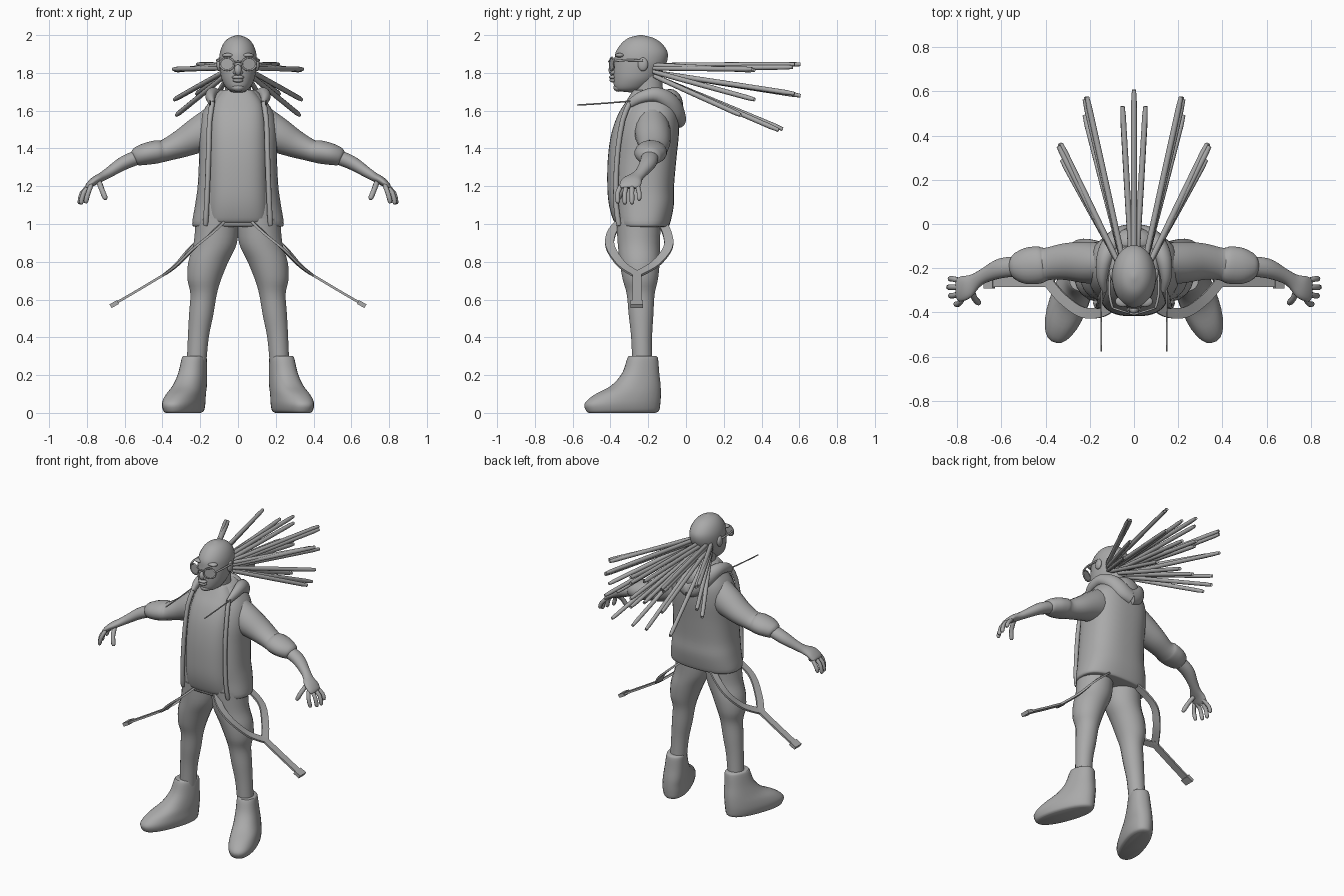
import bpy
import bmesh
import math
from mathutils import Vector, Matrix

default_cube = bpy.data.objects.get("Cube")
if default_cube:
    bpy.data.objects.remove(default_cube, do_unlink=True)

# One plain clay colour for the whole figure
clay = bpy.data.materials.new("clay_grey")
clay.use_nodes = True
clay_colour = (0.4, 0.4, 0.4, 1)
clay.diffuse_color = clay_colour
clay.node_tree.nodes["Principled BSDF"].inputs["Base Color"].default_value = clay_colour

UP = Vector((0, 0, 1))
SIDE = Vector((1, 0, 0))
DEPTH = Vector((0, 1, 0))


def finish(name, bm, mirrored):
    """Turn a bmesh into a smooth shaded object, mirrored across x if asked."""
    bmesh.ops.recalc_face_normals(bm, faces=bm.faces)
    mesh = bpy.data.meshes.new(name)
    bm.to_mesh(mesh)
    bm.free()
    mesh.materials.append(clay)
    mesh.polygons.foreach_set("use_smooth", [True] * len(mesh.polygons))
    mesh.set_sharp_from_angle(angle=math.radians(50))
    obj = bpy.data.objects.new(name, mesh)
    bpy.context.collection.objects.link(obj)
    if mirrored:
        obj.modifiers.new("Mirror", "MIRROR").use_mirror_merge = False
    return obj


def resample(stations, steps):
    """Catmull-Rom interpolation of station tuples."""
    pts = [Vector(s) for s in stations]
    result = []
    for i in range(len(pts) - 1):
        before, start = pts[max(i - 1, 0)], pts[i]
        end, after = pts[i + 1], pts[min(i + 2, len(pts) - 1)]
        for k in range(steps):
            t = k / steps
            m0, m1 = (end - before) / 2, (after - start) / 2
            result.append(start + m0 * t + (3 * (end - start) - 2 * m0 - m1) * t * t
                          + (2 * (start - end) + m0 + m1) * t ** 3)
    return result + [pts[-1]]


def loft(name, stations, hint=SIDE, axis=None, sides=20, power=2, steps=4, mirrored=False):
    """Skin rings (x, y, z, half size along hint, half size across) along a path."""
    rings = resample(stations, steps)
    centres = [r.to_3d() for r in rings]
    bm = bmesh.new()
    loops = []
    for i, ring in enumerate(rings):
        tangent = axis or (centres[min(i + 1, len(rings) - 1)] - centres[max(i - 1, 0)]).normalized()
        u = (hint - tangent * hint.dot(tangent)).normalized()
        v = tangent.cross(u)
        loop = []
        for k in range(sides):
            angle = math.tau * (k + 0.5) / sides
            c, s = math.cos(angle), math.sin(angle)
            c = math.copysign(abs(c) ** (2 / power), c)
            s = math.copysign(abs(s) ** (2 / power), s)
            loop.append(bm.verts.new(centres[i] + u * c * max(ring[3], 0.001) + v * s * max(ring[4], 0.001)))
        loops.append(loop)
    for low, high in zip(loops, loops[1:]):
        for k in range(sides):
            n = (k + 1) % sides
            bm.faces.new((low[k], low[n], high[n], high[k]))
    bm.faces.new(loops[0])
    bm.faces.new(loops[-1])
    return finish(name, bm, mirrored)


def column(name, stations, **options):
    """Loft with level rings, stacked upwards: (x, y, z, half width, half depth)."""
    return loft(name, stations, axis=UP, **options)


def rod(name, points, radius, **options):
    """Round rod with tapered tips."""
    first, last = Vector(points[0]), Vector(points[-1])
    inset_a = first.lerp(Vector(points[1]), radius / (Vector(points[1]) - first).length)
    inset_b = last.lerp(Vector(points[-2]), radius / (Vector(points[-2]) - last).length)
    path = [first, inset_a] + [Vector(p) for p in points[1:-1]] + [inset_b, last]
    sizes = [radius / 2] + [radius] * (len(path) - 2) + [radius / 2]
    options.setdefault("hint", Vector((0.3, 0.2, 1)))
    return loft(name, [(*p, r, r) for p, r in zip(path, sizes)], sides=10, steps=2, **options)


def ball(name, centre, size, mirrored=False):
    bm = bmesh.new()
    bmesh.ops.create_uvsphere(bm, u_segments=20, v_segments=12, radius=1,
                              matrix=Matrix.LocRotScale(Vector(centre), None, Vector(size)))
    return finish(name, bm, mirrored)


# Head and neck
column("head", [(0, -.25, 1.695, .025, .03), (0, -.295, 1.705, .045, .065), (0, -.29, 1.725, .066, .09),
                (0, -.27, 1.765, .086, .115), (0, -.255, 1.81, .095, .13), (0, -.24, 1.86, .1, .14),
                (0, -.235, 1.91, .096, .138), (0, -.235, 1.955, .078, .108), (0, -.238, 1.985, .048, .066),
                (0, -.24, 2, .006, .008)], sides=28)
column("neck", [(0, -.185, 1.6, .085, .085), (0, -.2, 1.7, .07, .08), (0, -.205, 1.8, .07, .08)])
ball("nose", (0, -.388, 1.815), (.02, .022, .03))
ball("nostril", (.014, -.384, 1.803), (.012, .015, .011), mirrored=True)
ball("upper_lip", (0, -.388, 1.777), (.032, .02, .011))
ball("lower_lip", (0, -.385, 1.76), (.028, .02, .011))
ball("chin", (0, -.355, 1.722), (.035, .03, .022))
ball("ear", (.1, -.228, 1.845), (.014, .027, .036), mirrored=True)
ball("brow", (.05, -.35, 1.893), (.035, .025, .012), mirrored=True)

# Glasses: rims, lenses, bridge and temples
rim_centre, rim_size = Vector((.058, -.392, 1.847)), .04
across = Vector((.94, .3, 0))
rim_points = [rim_centre + (across * math.cos(a) + UP * .85 * math.sin(a)) * rim_size
              for a in (math.tau * k / 24 for k in range(25))]
loft("glasses_rim", [(*p, .005, .005) for p in rim_points], hint=across.cross(UP), sides=8, steps=1,
     mirrored=True)
lens_normal = across.cross(UP).normalized()
loft("glasses_lens", [(*(rim_centre + lens_normal * d), rim_size, rim_size * .85) for d in (-.002, .002)],
     hint=across, axis=lens_normal, steps=1, mirrored=True)
rod("glasses_bridge", [(-.025, -.402, 1.855), (0, -.408, 1.86), (.025, -.402, 1.855)], .005)
rod("glasses_temple", [(.097, -.38, 1.862), (.111, -.32, 1.868), (.11, -.23, 1.865)], .006, mirrored=True)

# Locks streaming backwards in three fanned rows: root, then tips as (x, y, z)
lock_rows = [
    (1.84, [(.32, .34, 1.815), (.205, .54, 1.845)]),
    (1.825, [(.33, .33, 1.82), (.215, .53, 1.83), (.05, .5, 1.84)]),
    (1.8, [(.325, .34, 1.665), (.21, .54, 1.695), (.05, .5, 1.7)]),
    (1.775, [(.315, .27, 1.585), (.215, .46, 1.51), (.05, .48, 1.515)]),
]
for root_z, tips in lock_rows:
    for tip in tips:
        rod("hair_lock", [(tip[0] * .26, -.15, root_z), tip], .013, mirrored=True)
for root_z, tip_z in ((1.84, 1.845), (1.8, 1.685)):
    rod("middle_hair_lock", [(0, -.15, root_z), (0, .57, tip_z)], .013)

# Shirt showing through the open jacket
column("shirt", [(0, -.26, 1.005, .155, .105), (0, -.26, 1.02, .163, .125), (0, -.26, 1.1, .165, .148),
                 (0, -.26, 1.2, .163, .157), (0, -.26, 1.35, .16, .154), (0, -.255, 1.48, .155, .14),
                 (0, -.24, 1.58, .145, .12), (0, -.225, 1.65, .125, .092), (0, -.21, 1.71, .08, .07)],
       sides=40, power=2.8)

# Jacket body, front edges, hood, drawstrings
column("jacket", [(0, -.225, .985, .225, .125), (0, -.228, 1, .243, .143), (0, -.222, 1.1, .228, .158),
                  (0, -.225, 1.2, .214, .162), (0, -.215, 1.35, .207, .165), (0, -.2, 1.48, .208, .163),
                  (0, -.185, 1.58, .192, .145), (0, -.18, 1.65, .15, .115), (0, -.18, 1.71, .095, .08)],
       sides=40, power=2.5)
rod("jacket_edge", [(.172, -.355, .99), (.166, -.37, 1.1), (.16, -.37, 1.25), (.155, -.36, 1.4),
                    (.15, -.335, 1.55), (.135, -.295, 1.65)], .014, mirrored=True)
loft("hood_roll", [(.135, -.3, 1.635, .012, .02), (.145, -.24, 1.67, .025, .03), (.135, -.16, 1.685, .035, .04),
                   (.105, -.09, 1.65, .04, .05), (.06, -.05, 1.59, .04, .055), (-.005, -.04, 1.56, .04, .055)],
     hint=Vector((1, .6, .5)), mirrored=True)
ball("hood_back", (0, -.085, 1.625), (.1, .07, .09))
rod("drawstring", [(.148, -.28, 1.652), (.148, -.42, 1.64), (.148, -.57, 1.63)], .004, mirrored=True)

# Sleeves with a puffed cuff
loft("sleeve", [(.1, -.18, 1.52, .09, .12), (.2, -.175, 1.475, .095, .098), (.3, -.17, 1.425, .085, .075),
                (.39, -.18, 1.388, .074, .058), (.43, -.185, 1.382, .085, .062), (.49, -.19, 1.37, .082, .058),
                (.54, -.19, 1.355, .058, .047), (.548, -.19, 1.352, .04, .03)], hint=DEPTH, mirrored=True)

# Forearm, palm, fingers and thumb
loft("forearm_and_palm", [(.5, -.19, 1.365, .045, .04), (.6, -.2, 1.325, .045, .037),
                          (.68, -.235, 1.275, .033, .028), (.72, -.26, 1.25, .036, .024),
                          (.76, -.285, 1.228, .054, .022), (.79, -.298, 1.203, .054, .017),
                          (.8, -.3, 1.19, .042, .01)], hint=DEPTH, mirrored=True)
for i, (reach, drop) in enumerate([(.835, 1.125), (.84, 1.105), (.832, 1.105), (.808, 1.11)]):
    y = -.26 - .026 * i
    spread = y - .012 * (i - 1)
    rod("finger", [(.775, y, 1.212), (reach - .015, spread, 1.165), (reach, spread, drop)], .0125,
        hint=DEPTH, mirrored=True)
rod("thumb", [(.74, -.285, 1.235), (.722, -.335, 1.185), (.7, -.36, 1.13)], .014, mirrored=True)

# Trouser legs
column("trouser_leg", [(.22, -.232, .26, .052, .053), (.21, -.235, .4, .056, .056), (.195, -.238, .52, .065, .066),
                       (.182, -.24, .63, .071, .075), (.178, -.242, .71, .091, .095), (.157, -.245, .8, .107, .107),
                       (.12, -.25, .9, .116, .113), (.11, -.25, 1.03, .115, .12)], mirrored=True)

# Ankle shoes, turned outwards
toe_direction = Vector((.35, -.94, 0))
column("shoe", [(.29, -.34, 0, .185, .065), (.288, -.336, .012, .203, .08), (.288, -.336, .05, .21, .088),
                (.277, -.31, .095, .185, .085), (.255, -.265, .145, .135, .078), (.24, -.24, .21, .1, .07),
                (.232, -.23, .285, .083, .062), (.232, -.23, .3, .075, .055)],
       hint=toe_direction, sides=28, power=2.3, mirrored=True)

# Hanging hip straps: two halves of a loop, a tail and an end clip
strap_normal = Vector((.5, 0, .86))
strap_paths = {
    "front_strap": [(.08, -.35, 1.01), (.14, -.395, .95), (.23, -.4, .875), (.32, -.34, .785), (.385, -.265, .735)],
    "back_strap": [(.1, -.13, 1.01), (.17, -.1, .95), (.25, -.095, .875), (.32, -.16, .79), (.385, -.255, .735)],
    "strap_tail": [(.37, -.26, .745), (.52, -.26, .655), (.67, -.26, .568)],
    "strap_clip": [(.635, -.26, .587), (.655, -.26, .576), (.675, -.26, .565)],
}
for name, path in strap_paths.items():
    thick, wide = (.016, .046) if name == "strap_clip" else (.009, .034)
    loft(name, [(*p, thick, wide) for p in path], hint=strap_normal, sides=4, mirrored=True)
